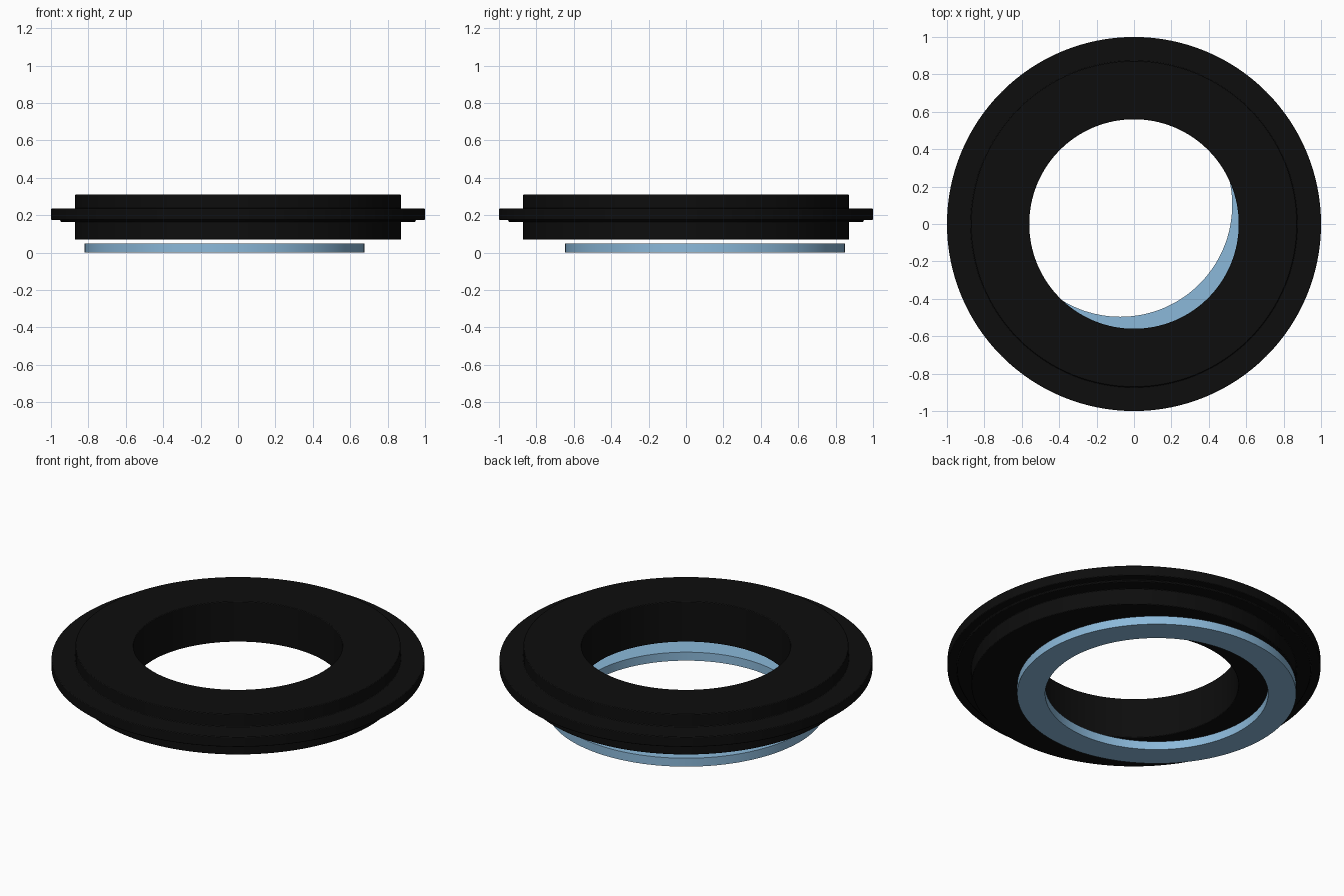
import bpy, bmesh, math

if "Cube" in bpy.data.objects:
    bpy.data.objects.remove(bpy.data.objects["Cube"])

SEGMENTS = 128


def material(name, colour):
    m = bpy.data.materials.new(name)
    m.diffuse_color = (*colour, 1)
    m.use_nodes = True
    m.node_tree.nodes["Principled BSDF"].inputs["Base Color"].default_value = m.diffuse_color
    return m


def lathe(name, profile, mat, centre=(0, 0), bevel=0):
    """Revolve a closed (radius, height) profile around a vertical axis."""
    bm = bmesh.new()
    rings = []
    for i in range(SEGMENTS):
        a = 2 * math.pi * i / SEGMENTS
        rings.append([bm.verts.new((r * math.cos(a), r * math.sin(a), z)) for r, z in profile])
    n = len(profile)
    for i in range(SEGMENTS):
        a, b = rings[i], rings[(i + 1) % SEGMENTS]
        for j in range(n):
            k = (j + 1) % n
            bm.faces.new((a[j], b[j], b[k], a[k]))
    bmesh.ops.recalc_face_normals(bm, faces=bm.faces)
    mesh = bpy.data.meshes.new(name)
    bm.to_mesh(mesh)
    bm.free()
    mesh.materials.append(mat)
    ob = bpy.data.objects.new(name, mesh)
    ob.location = (*centre, 0)
    bpy.context.collection.objects.link(ob)
    bpy.ops.object.select_all(action='DESELECT')
    ob.select_set(True)
    bpy.context.view_layer.objects.active = ob
    bpy.ops.object.shade_smooth_by_angle(angle=math.radians(30))
    if bevel:
        mod = ob.modifiers.new("edge_rounding", 'BEVEL')
        mod.width = bevel
        mod.segments = 2
        mod.limit_method = 'ANGLE'
        mod.angle_limit = math.radians(40)
    return ob


black = material("black", (0.004, 0.004, 0.004))
blue = material("light blue", (0.26, 0.485, 0.70))

# Black housing: thick ring with a stepped flange round its middle
lathe("housing_ring", [
    (0.56, 0.07), (0.872, 0.07), (0.872, 0.165), (0.95, 0.165), (0.95, 0.175),
    (1.0, 0.175), (1.0, 0.235), (0.872, 0.235), (0.872, 0.31), (0.56, 0.31),
], black, bevel=0.004)

# Loose blue washer, off-centre beneath the housing
lathe("lower_washer", [(0.598, 0.0), (0.748, 0.0), (0.748, 0.05), (0.598, 0.05)],
      blue, centre=(-0.073, 0.102))
